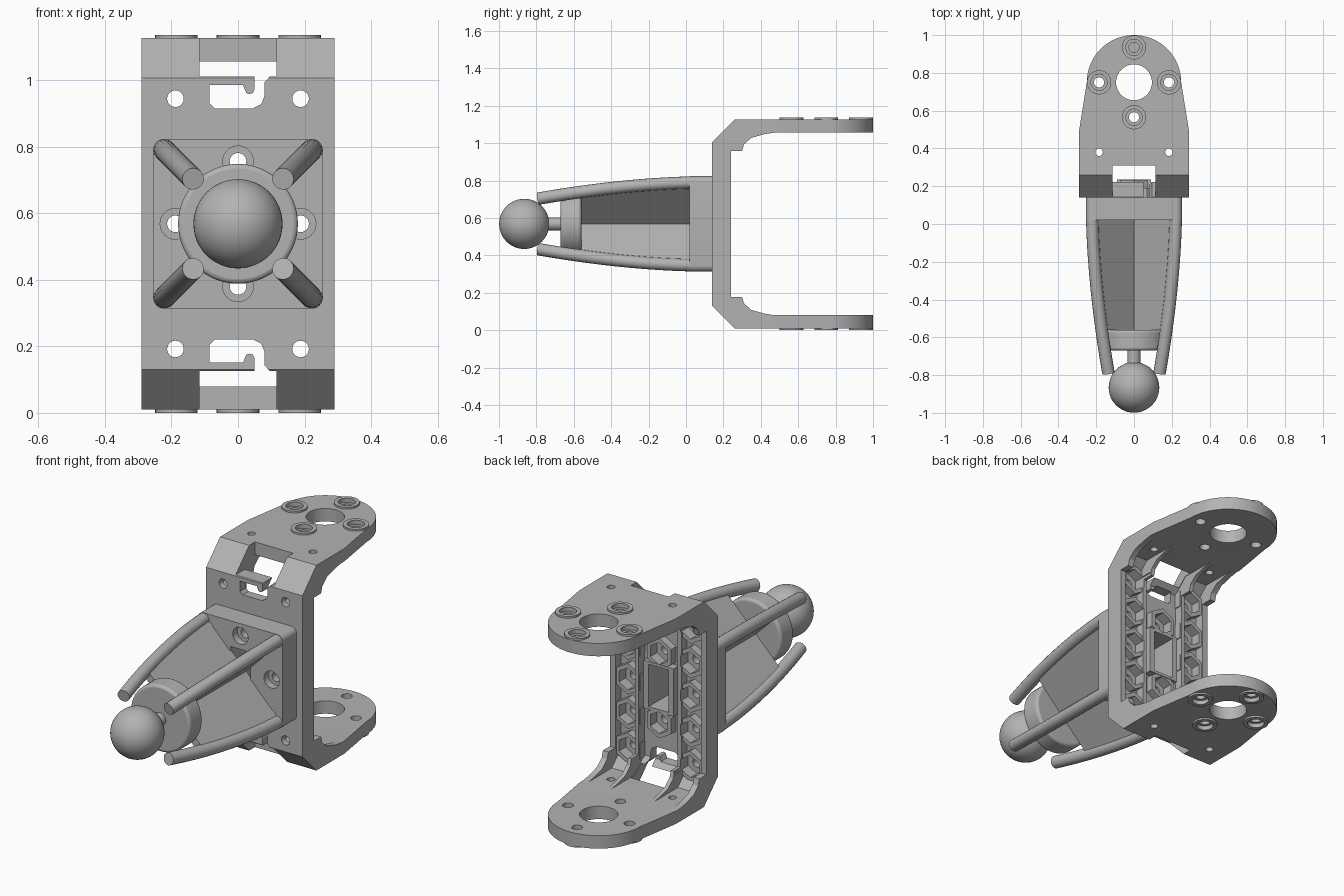
import bpy, bmesh, math
from mathutils import Matrix

if "Cube" in bpy.data.objects:
    bpy.data.objects.remove(bpy.data.objects["Cube"])

MID = 0.568          # height of the mirror plane
HALF = 0.558         # half height of the bracket
ROOT2 = math.sqrt(2)

grey = bpy.data.materials.new("grey plastic")
grey.use_nodes = True
grey.diffuse_color = (0.45, 0.45, 0.45, 1)
grey.node_tree.nodes["Principled BSDF"].inputs["Base Color"].default_value = grey.diffuse_color


def prism(name, pts, axis, lo, hi):
    """Extrude a 2D outline along an axis; heights are relative to MID."""
    place = {"x": lambda p, t: (t, p[0], p[1] + MID),
             "y": lambda p, t: (p[0], t, p[1] + MID),
             "z": lambda p, t: (p[0], p[1], t + MID)}[axis]
    bm = bmesh.new()
    a = [bm.verts.new(place(p, lo)) for p in pts]
    b = [bm.verts.new(place(p, hi)) for p in pts]
    bm.faces.new(a)
    bm.faces.new(b[::-1])
    n = len(pts)
    for i in range(n):
        bm.faces.new((a[i], b[i], b[(i + 1) % n], a[(i + 1) % n]))
    bmesh.ops.recalc_face_normals(bm, faces=bm.faces)
    me = bpy.data.meshes.new(name)
    bm.to_mesh(me)
    bm.free()
    me.materials.append(grey)
    ob = bpy.data.objects.new(name, me)
    bpy.context.collection.objects.link(ob)
    return ob


def ring(cx, cy, r, n=32, turn=0.0):
    return [(cx + r * math.cos(turn + math.tau * i / n),
             cy + r * math.sin(turn + math.tau * i / n)) for i in range(n)]


def rect(x0, y0, x1, y1):
    return [(x0, y0), (x1, y0), (x1, y1), (x0, y1)]


def flip(pts, s):
    return [(p, q * s) for p, q in pts]


def combine(target, tool, operation):
    mod = target.modifiers.new(operation, "BOOLEAN")
    mod.operation, mod.object, mod.solver = operation, tool, "EXACT"
    bpy.context.view_layer.objects.active = target
    bpy.ops.object.modifier_apply(modifier=mod.name)
    bpy.data.objects.remove(tool)


def add(*args):
    combine(bracket, prism("addition", *args), "UNION")


def cut(*args):
    combine(bracket, prism("cutter", *args), "DIFFERENCE")


# C-shaped bracket, trimmed to the rounded arm outline
half = [(0.19, 0.41), (0.27, 0.488), (1.1, 0.488), (1.1, HALF), (0.26, HALF), (0.14, 0.438)]
bracket = prism("bracket", half + flip(half, -1)[::-1], "x", -0.29, 0.29)
arc = [(0.25 * math.cos(math.pi * i / 32), 0.75 + 0.25 * math.sin(math.pi * i / 32))
       for i in range(33)]
outline = [(-0.29, 0), (0.29, 0), (0.29, 0.5)] + arc + [(-0.29, 0.5)]
combine(bracket, prism("trim", outline, "z", -1, 1), "INTERSECT")

# Stiffening walls with curved gussets at each end
rib = [(0.24, 0.39), (0.30, 0.39), (0.31, 0.425), (0.35, 0.46), (0.42, 0.48),
       (0.48, 0.489), (0.48, 0.5), (0.27, 0.52), (0.16, 0.41)]
for x0, x1 in ((-0.29, -0.257), (-0.14, -0.118), (0.118, 0.14), (0.257, 0.29)):
    add(rib + flip(rib, -1)[::-1], "x", x0, x1)

# Mounting block with rounded corners in front of the plate
corners = []
for k, (sx, sz) in enumerate(((1, 1), (-1, 1), (-1, -1), (1, -1))):
    for i in range(7):
        a = math.pi / 2 * (k + i / 6)
        corners.append((sx * 0.222 + 0.033 * math.cos(a), sz * 0.222 + 0.033 * math.sin(a)))
add(corners, "y", 0.02, 0.16)

# Hexagonal nut seats on the back, with screw holes
PITCH = 0.188
seats = [(s * PITCH, k * PITCH) for s in (-1, 1) for k in range(-2, 3)]
seats += [(0, PITCH), (0, -PITCH)]
for x, h in seats:
    add(ring(x, h, 0.085, 6, math.pi / 6), "y", 0.17, 0.232)
add(rect(-0.09, -0.13, 0.09, 0.13), "y", 0.17, 0.235)
for x, h in seats:
    cut(ring(x, h, 0.06, 6, math.pi / 6), "y", 0.175, 0.3)
    cut(ring(x, h, 0.025, 24), "y", -0.1, 0.3)
    if abs(x) + abs(h) < 0.2:
        cut(ring(x, h, 0.046), "y", -0.1, 0.06)
cut(rect(-0.06, -0.115, 0.06, 0.115), "y", -0.1, 0.3)

# Windows, hooked cable slots and arm holes, mirrored top to bottom
hook = [(-0.085, 0.417), (-0.085, 0.362), (-0.07, 0.347), (0.045, 0.347), (0.07, 0.36),
        (0.08, 0.385), (0.08, 0.425), (0.095, 0.442), (0.11, 0.46), (0.05, 0.46),
        (0.05, 0.405), (0.045, 0.393), (0.035, 0.39), (0.025, 0.393), (0.02, 0.405),
        (0.015, 0.417)]
bosses = [(0, 0.935), (0, 0.565), (-0.185, 0.75), (0.185, 0.75)]
for s in (-1, 1):
    cut(rect(-0.115, 0.05, 0.115, 0.31), "z", s * 0.442, s * 0.7)
    cut(flip(hook, s), "y", 0.1, 0.27)
    cut(ring(0, 0.75, 0.095, 48), "z", s * 0.4, s * 0.7)
    for x in (-0.185, 0.185):
        cut(ring(x, 0.38, 0.02, 20), "z", s * 0.4, s * 0.7)
    for x, y in bosses:
        add(ring(x, y, 0.064), "z", s * 0.53, s * 0.568)
        cut(ring(x, y, 0.043), "z", s * 0.545, s * 0.7)
        cut(ring(x, y, 0.027), "z", s * 0.4, s * 0.7)


# Four bowed legs, each joined to the axis by a diagonal web
def spread(y):
    return 0.222 - 0.087 * (max(0.1 - y, 0) / 0.89) ** 1.8


for k, name in enumerate(("upper_left", "upper_right", "lower_right", "lower_left")):
    angle = math.pi / 4 + k * math.pi / 2
    dx, dz = math.cos(angle), math.sin(angle)

    data = bpy.data.curves.new(name + "_leg", "CURVE")
    data.dimensions = "3D"
    data.bevel_depth, data.bevel_resolution, data.use_fill_caps = 0.033, 6, True
    line = data.splines.new("POLY")
    ys = [0.1 - 0.89 * i / 20 for i in range(21)]
    line.points.add(len(ys) - 1)
    for point, y in zip(line.points, ys):
        d = spread(y) * ROOT2
        point.co = (d * dx, y, MID + d * dz, 1)
    leg = bpy.data.objects.new(name + "_leg", data)
    data.materials.append(grey)
    bpy.context.collection.objects.link(leg)
    bpy.ops.object.select_all(action="DESELECT")
    leg.select_set(True)
    bpy.context.view_layer.objects.active = leg
    bpy.ops.object.convert(target="MESH")

    edge = [0.03 - 0.59 * i / 14 for i in range(15)]
    shape = [(0, 0.03)] + [(spread(y) * ROOT2, y) for y in edge] + [(0, -0.56)]
    web = prism(name + "_web", shape, "z", -0.02, 0.02)
    web.data.transform(Matrix.Translation((0, 0, MID))
                       @ Matrix.Rotation(-angle, 4, "Y")
                       @ Matrix.Translation((0, 0, -MID)))

# Ball joint: flange, stem and ball
flange = prism("ball_flange", ring(0, 0, 0.18, 64), "y", -0.67, -0.56)
bevel = flange.modifiers.new("rounded rim", "BEVEL")
bevel.width, bevel.segments, bevel.limit_method = 0.014, 3, "ANGLE"
prism("ball_stem", ring(0, 0, 0.035), "y", -0.76, -0.66)
bpy.ops.mesh.primitive_uv_sphere_add(segments=48, ring_count=24, radius=0.134,
                                     location=(0, -0.865, MID))
ball = bpy.context.object
ball.name = "ball"
ball.data.materials.append(grey)

# Smooth curved parts while keeping hard edges
bpy.ops.object.select_all(action="DESELECT")
for ob in bpy.context.collection.objects:
    if ob.type == "MESH":
        ob.select_set(True)
bpy.context.view_layer.objects.active = bracket
bpy.ops.object.shade_smooth_by_angle(angle=math.radians(30))
